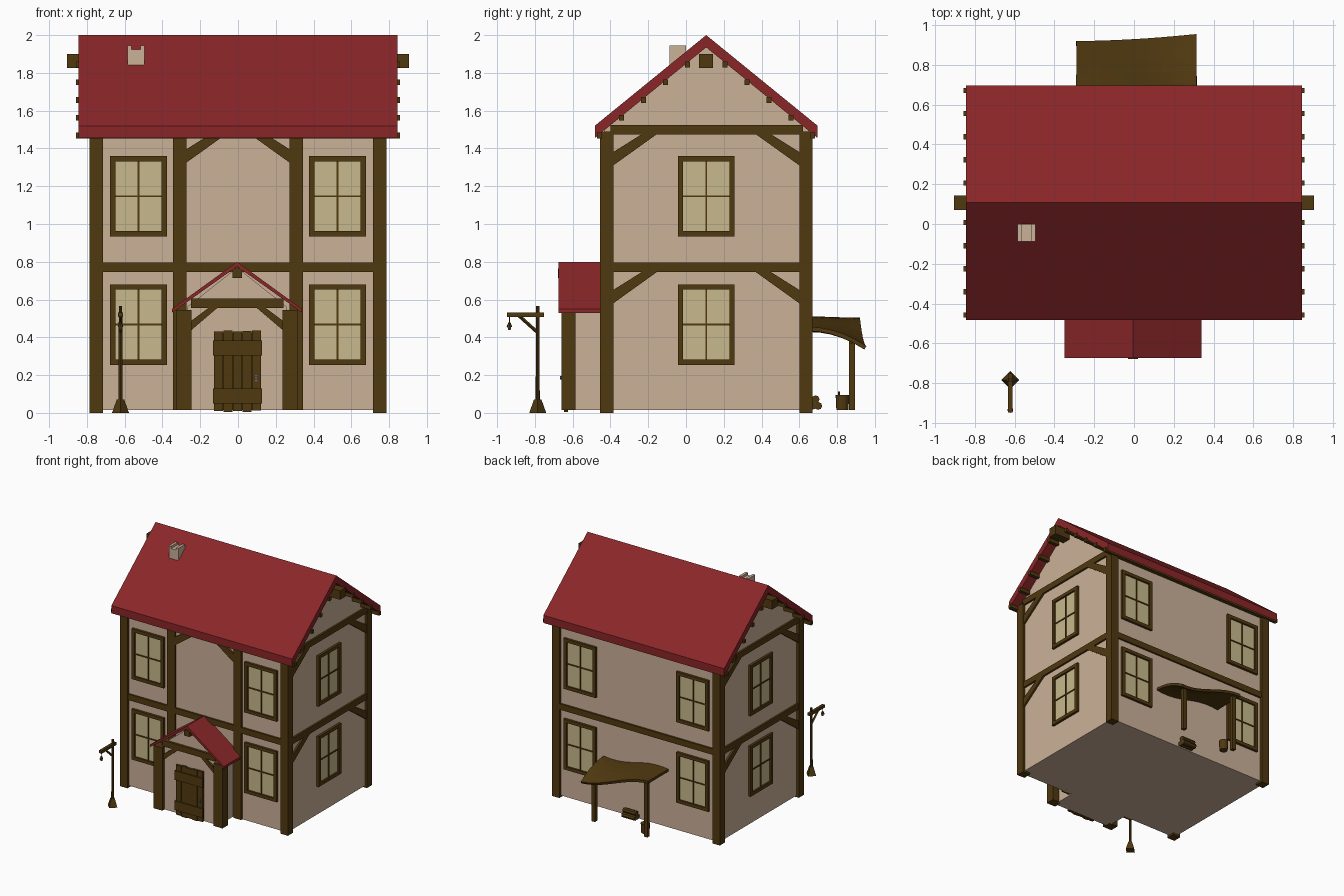
import bpy, bmesh, math
from mathutils import Matrix, Vector

cube = bpy.data.objects.get("Cube")
if cube:
    bpy.data.objects.remove(cube)


def material(name, rgb):
    m = bpy.data.materials.new(name)
    m.use_nodes = True
    m.diffuse_color = (*rgb, 1)
    m.node_tree.nodes["Principled BSDF"].inputs["Base Color"].default_value = (*rgb, 1)
    return m


PLASTER = material("plaster", (0.60, 0.44, 0.315))
WOOD = material("dark wood", (0.08, 0.04, 0.005))
TILE = material("red roof", (0.254, 0.0194, 0.0212))
GLASS = material("window glass", (0.58, 0.485, 0.265))
IRON = material("grey iron", (0.13, 0.13, 0.13))

CY = 0.107            # house centre line in y
FRONT, BACK, SIDE = -0.435, 0.65, 0.765   # wall planes
BASE = 0.015


def finish(name, bm, mat, matrix=None):
    if matrix:
        bm.transform(matrix)
    bmesh.ops.recalc_face_normals(bm, faces=bm.faces)
    mesh = bpy.data.meshes.new(name)
    bm.to_mesh(mesh)
    bm.free()
    mesh.materials.append(mat)
    ob = bpy.data.objects.new(name, mesh)
    bpy.context.collection.objects.link(ob)
    return ob


def prism(name, pts, a, b, mat, axis="x", matrix=None):
    """Extrude a profile of (y, z) along x, or of (x, z) along y."""
    bm = bmesh.new()
    put = (lambda p, t: (t, *p)) if axis == "x" else (lambda p, t: (p[0], t, p[1]))
    ends = [[bm.verts.new(put(p, t)) for p in pts] for t in (a, b)]
    for ring in ends:
        bm.faces.new(ring)
    for i in range(len(pts)):
        j = (i + 1) % len(pts)
        bm.faces.new((ends[0][i], ends[0][j], ends[1][j], ends[1][i]))
    return finish(name, bm, mat, matrix)


def box(name, x, y, z, mat=WOOD, matrix=None):
    pts = [(y[0], z[0]), (y[1], z[0]), (y[1], z[1]), (y[0], z[1])]
    return prism(name, pts, x[0], x[1], mat, "x", matrix)


def rod(name, p, q, r1, r2, sides=8, mat=WOOD):
    p, q = Vector(p), Vector(q)
    bm = bmesh.new()
    bmesh.ops.create_cone(bm, cap_ends=True, segments=sides, radius1=r1, radius2=r2,
                          depth=(q - p).length)
    turn = (q - p).to_track_quat("Z", "Y").to_matrix().to_4x4()
    return finish(name, bm, mat, Matrix.Translation((p + q) / 2) @ turn)


def brace(name, edge, direction, top, a, b, axis, drop=0.165, run=0.23):
    """Slanted strut from a post edge up to a beam."""
    pts = [(edge, top - drop), (edge, top - drop * 0.57),
           (edge + direction * run * 0.65, top), (edge + direction * run, top)]
    prism(name, pts, a, b, WOOD, axis)


# House body
prism("house_walls", [(FRONT, BASE), (BACK, BASE), (BACK, 1.5), (CY, 1.935), (FRONT, 1.5)],
      -SIDE, SIDE, PLASTER)

# Main roof
prism("main_roof", [(CY - 0.59, 1.455), (CY - 0.59, 1.52), (CY, 2.0), (CY + 0.59, 1.52),
                    (CY + 0.59, 1.455), (CY, 1.935)], -0.845, 0.845, TILE)

# Ridge beam and roof battens
box("ridge_beam", (-0.905, 0.905), (CY - 0.037, CY + 0.037), (1.825, 1.9))
for side in (-1, 1):
    for i in range(5):
        y = CY + side * (0.1 + 0.116 * i)
        z = 1.935 - 0.81 * abs(y - CY)
        box("roof_batten", (-0.858, 0.858), (y - 0.013, y + 0.013), (z - 0.025, z + 0.005))

# Chimney with raised sides
box("chimney", (-0.585, -0.495), (-0.088, 0), (1.8, 1.925), PLASTER)
for x in (-0.585, -0.517):
    box("chimney_lip", (x, x + 0.022), (-0.088, 0), (1.92, 1.945), PLASTER)

# Timber frame
for s in (-1, 1):
    outer, inner = s * 0.785, s * 0.715
    xs = sorted((outer, inner))
    box("front_corner_post", xs, (-0.455, -0.385), (0, 1.49))
    box("back_corner_post", xs, (0.6, 0.67), (0, 1.49))
    mid = sorted((s * 0.345, s * 0.273))
    box("front_middle_post", mid, (-0.453, -0.4), (BASE, 1.49))
    wall = sorted((s * 0.74, s * 0.78))
    for name, low in (("middle_side_beam", 0.745), ("upper_side_beam", 1.475)):
        box(name, wall, (-0.4, 0.62), (low, low + 0.05))
        brace("side_brace", -0.385, 1, low, wall[0], wall[1], "x")
        brace("side_brace", 0.6, -1, low, wall[0], wall[1], "x")
    brace("front_brace", s * 0.273, -s, 1.49, -0.45, -0.42, "y")
for y in (-0.45, 0.635):
    box("middle_beam", (-0.73, 0.73), (y, y + 0.03), (0.745, 0.795))
    box("upper_beam", (-0.73, 0.73), (y, y + 0.03), (1.455, 1.49))


# Windows, modelled facing the front and turned to each wall
def window(x, y, z, angle):
    m = Matrix.Translation((x, y, z)) @ Matrix.Rotation(angle, 4, "Z")
    w, h, t = 0.15, 0.213, 0.028
    box("window_glass", (-w + t, w - t), (-0.006, 0.01), (-h + t, h - t), GLASS, m)
    for s in (-1, 1):
        box("window_side", sorted((s * w, s * (w - t))), (-0.02, 0.01), (-h, h), WOOD, m)
        box("window_rail", (-w, w), (-0.02, 0.01), sorted((s * h, s * (h - t))), WOOD, m)
    box("window_mullion", (-0.005, 0.005), (-0.012, 0.01), (-h + t, h - t), WOOD, m)
    box("window_crossbar", (-w + t, w - t), (-0.012, 0.01), (-0.005, 0.005), WOOD, m)


for z in (0.467, 1.147):
    for s in (-1, 1):
        window(s * 0.527, FRONT, z, 0)
        window(s * 0.527, BACK, z, math.pi)
        window(s * SIDE, CY, z, s * math.pi / 2)

# Entrance porch
prism("porch_walls", [(-0.27, BASE), (0.26, BASE), (0.26, 0.56), (-0.005, 0.77), (-0.27, 0.56)],
      -0.63, FRONT, PLASTER, "y")
prism("porch_roof", [(-0.35, 0.53), (-0.35, 0.55), (-0.005, 0.8), (0.34, 0.55), (0.34, 0.53),
                     (-0.005, 0.775)], -0.675, FRONT, TILE, "y")
box("porch_ridge_beam", (-0.03, 0.02), (-0.678, FRONT), (0.715, 0.765))
box("porch_beam", (-0.25, 0.24), (-0.65, -0.6), (0.555, 0.605))
for s, edge in ((-1, -0.245), (1, 0.235)):
    xs = sorted((edge, edge + s * 0.082))
    box("porch_post", xs, (-0.66, -0.585), (BASE, 0.545))
    brace("porch_brace", edge, -s, 0.555, -0.645, -0.61, "y", 0.115, 0.135)

# Plank door
for i, (low, high) in enumerate(((0.01, 0.43), (0.005, 0.435), (0.01, 0.43), (0.006, 0.434),
                                 (0.012, 0.435))):
    x = -0.127 + 0.0505 * i
    box("door_plank", (x, x + 0.047), (-0.647, -0.625), (low, high))
box("door_backing", (-0.125, 0.12), (-0.637, -0.625), (0.015, 0.425))
for low in (0.05, 0.305):
    box("door_batten", (-0.132, 0.128), (-0.656, -0.64), (low, low + 0.078))
box("door_handle_plate", (0.09, 0.102), (-0.652, -0.645), (0.165, 0.2), mat=IRON)
rod("door_handle", (0.096, -0.65, 0.185), (0.096, -0.667, 0.185), 0.009, 0.009, 8, IRON)

# Street lamp
LX, LY = -0.622, -0.785
rod("lamp_foot", (LX, LY, 0), (LX, LY, 0.07), 0.045, 0.02, 4).rotation_euler = (0, 0, 0)
rod("lamp_pole", (LX, LY, 0.05), (LX, LY, 0.565), 0.011, 0.009)
box("lamp_arm", (LX - 0.012, LX + 0.012), (-0.948, -0.752), (0.508, 0.532))
rod("lamp_strut", (LX, LY, 0.425), (LX, -0.885, 0.515), 0.009, 0.009, 4)
rod("lamp_chain", (LX, -0.935, 0.47), (LX, -0.935, 0.51), 0.003, 0.003, 4)
rod("lamp_shade", (LX, -0.935, 0.455), (LX, -0.935, 0.478), 0.015, 0.006)
rod("lamp_light", (LX, -0.935, 0.44), (LX, -0.935, 0.457), 0.007, 0.01, 8, IRON)

# Warped lean-to roof at the back
bm = bmesh.new()
bmesh.ops.create_grid(bm, x_segments=10, y_segments=5, size=0.5)
for v in bm.verts:
    u, w = v.co.x + 0.5, v.co.y + 0.5
    edge = 0.92 + 0.03 * u * u
    rise = u * u * (3 - 2 * u)
    z = 0.495 - rise * (0.05 + 0.1 * w * w) + 0.012 * math.sin(2 * math.pi * u) * (1 - w)
    v.co = (-0.29 + 0.605 * u, 0.645 + (edge - 0.645) * w, z)
canopy = finish("canopy_roof", bm, WOOD)
thick = canopy.modifiers.new("thickness", "SOLIDIFY")
thick.thickness = 0.022
thick.offset = 0
for x, top in ((0.24, 0.37), (-0.25, 0.49)):
    box("canopy_post", (x - 0.016, x + 0.016), (0.864, 0.896), (BASE, top))

# Log pile and bucket under the canopy
for y, z in ((0.668, 0.037), (0.7, 0.037), (0.686, 0.072)):
    rod("log", (-0.02, y, z), (0.1, y, z), 0.021, 0.021)
rod("bucket", (-0.2, 0.828, BASE), (-0.2, 0.828, 0.095), 0.032, 0.036, 12)
rod("bucket_stick", (-0.2, 0.81, 0.09), (-0.2, 0.81, 0.112), 0.004, 0.004, 6)
